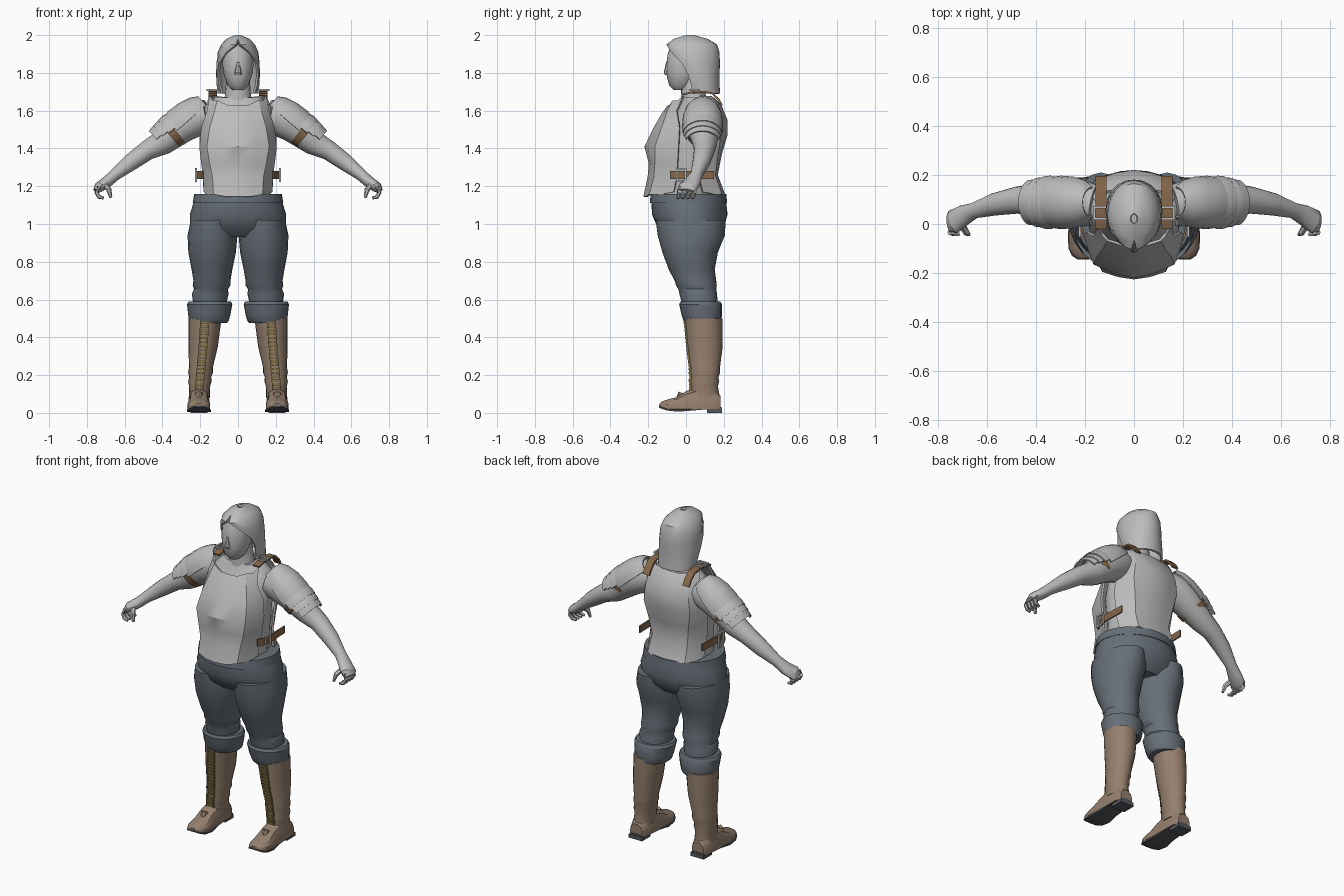
import bpy, bmesh, math
from mathutils import Vector as V, Matrix

def material(name, rgb):
    m = bpy.data.materials.new(name)
    m.diffuse_color = (*rgb, 1)
    return m

STEEL = material("pale grey", (0.50, 0.50, 0.50))
CLOTH = material("slate cloth", (0.135, 0.16, 0.185))
BOOT = material("tan leather", (0.30, 0.215, 0.155))
STRAP = material("brown leather", (0.24, 0.135, 0.07))
SOLE = material("dark sole", (0.09, 0.095, 0.105))
LACE = material("ochre lace", (0.22, 0.16, 0.05))

def finish(name, bm, mat, mirror):
    bmesh.ops.recalc_face_normals(bm, faces=bm.faces)
    me = bpy.data.meshes.new(name)
    bm.to_mesh(me)
    bm.free()
    ob = bpy.data.objects.new(name, me)
    bpy.context.collection.objects.link(ob)
    me.materials.append(mat)
    if mirror:
        ob.modifiers.new("mirror", 'MIRROR').use_mirror_merge = False
    return ob

def skin(name, rings, mat, mirror=False, closed=True, thick=0):
    """Bridge rings of points; closed rings get caps, open sheets get thickness."""
    bm = bmesh.new()
    vs = [[bm.verts.new(p) for p in r] for r in rings]
    n = len(rings[0])
    for a, b in zip(vs, vs[1:]):
        for i in range(n if closed else n - 1):
            j = (i + 1) % n
            bm.faces.new((a[i], a[j], b[j], b[i]))
    if closed:
        bm.faces.new(vs[0][::-1])
        bm.faces.new(vs[-1])
    if thick:
        bmesh.ops.recalc_face_normals(bm, faces=bm.faces)
        bmesh.ops.solidify(bm, geom=bm.faces[:], thickness=thick)
    return finish(name, bm, mat, mirror)

def boxes(name, items, mat, mirror=True):
    bm = bmesh.new()
    for c, s in items:
        bmesh.ops.create_cube(bm, size=1, matrix=Matrix.Translation(c) @ Matrix.Diagonal((*s, 1)))
    return finish(name, bm, mat, mirror)

def stack(name, rows, mat, mirror=False, n=20):
    """Horizontal ellipses: z, cx, cy, rx, ry."""
    T = [2 * math.pi * i / n for i in range(n)]
    return skin(name, [[(cx + rx * math.cos(t), cy + ry * math.sin(t), z) for t in T]
                       for z, cx, cy, rx, ry in rows], mat, mirror)

def tube(name, rows, mat, n=12, mirror=True, arc=None, thick=0):
    """Rings across a path: x, y, z, radius along y, radius upward. arc = open half angle over the top."""
    P = [V(r[:3]) for r in rows]
    rings = []
    for i, r in enumerate(rows):
        d = (P[min(i + 1, len(P) - 1)] - P[max(i - 1, 0)]).normalized()
        u = V((0, 1, 0))
        u = (u - d * u.dot(d)).normalized()
        v = u.cross(d)
        if v.z < 0:
            v = -v
        T = [(-arc + 2 * arc * k / n) for k in range(n + 1)] if arc else [2 * math.pi * k / n for k in range(n)]
        rings.append([P[i] + u * r[3] * math.sin(t) + v * r[4] * math.cos(t) for t in T])
    return skin(name, rings, mat, mirror, closed=not arc, thick=thick)

# Body and neck
stack("torso", [(1.12, 0, .01, .17, .14), (1.26, 0, .02, .178, .13), (1.42, 0, .02, .19, .15),
                (1.54, 0, .045, .19, .13), (1.62, 0, .06, .18, .10), (1.67, 0, .06, .12, .08)], STEEL)
stack("neck", [(1.62, 0, .05, .09, .08), (1.68, 0, .04, .068, .065), (1.78, 0, .03, .062, .06)], STEEL)

# Head, nose and hair
stack("head", [(1.71, 0, -.03, .03, .035), (1.735, 0, -.025, .057, .065), (1.79, 0, -.013, .075, .09),
               (1.84, 0, -.008, .082, .096), (1.9, 0, 0, .082, .097), (1.95, 0, .01, .068, .09)], STEEL)
stack("nose", [(1.79, 0, -.10, .017, .012), (1.802, 0, -.103, .018, .015), (1.86, 0, -.095, .008, .01)], STEEL, n=8)
rings = []
for z, cy, rx, ry, gap in [(1.69, .088, .108, .093, .95), (1.73, .075, .113, .103, 1.1), (1.79, .055, .116, .122, 1.2),
                           (1.85, .042, .115, .138, 1.1), (1.91, .037, .108, .14, .6), (1.95, .03, .09, .135, .12),
                           (1.98, .025, .062, .09, 0), (2.0, .022, .015, .02, 0)]:
    T = [gap + (2 * math.pi - 2 * gap) * i / 22 for i in range(23)]
    rings.append([(rx * math.sin(t), cy - ry * math.cos(t), z) for t in T])
skin("hair", rings, STEEL, closed=False, thick=.012)

# Breast and back plates: z middle, y middle, panel x, panel y, edge x, edge y, z edge
def plate(name, rows):
    rings = []
    for zc, ky, px, py, ex, ey, ze in rows:
        zp, my = (zc + ze) / 2, py + (ky - py) * .68
        half = [(px * .5, my, zc), (px, py, zp), (px + (ex - px) * .6, (py + ey) / 2, zp), (ex, ey, ze)]
        rings.append([(-x, y, z) for x, y, z in half[::-1]] + [(0, ky, zc)] + half)
    skin(name, rings, STEEL, closed=False, thick=.012)

plate("breastplate", [(1.145, -.226, .13, -.195, .182, -.065, 1.17), (1.25, -.203, .135, -.17, .185, -.05, 1.25),
                      (1.32, -.197, .15, -.165, .195, -.045, 1.32), (1.41, -.22, .165, -.165, .205, -.04, 1.41),
                      (1.51, -.172, .15, -.13, .195, -.035, 1.51), (1.59, -.125, .125, -.1, .165, -.05, 1.6),
                      (1.63, -.095, .11, -.07, .15, -.015, 1.68)])
plate("backplate", [(1.15, .21, .125, .19, .182, .09, 1.17), (1.26, .168, .118, .155, .188, .07, 1.26),
                    (1.37, .19, .135, .17, .198, .07, 1.37), (1.47, .22, .155, .185, .205, .08, 1.47),
                    (1.55, .22, .145, .185, .195, .1, 1.55), (1.63, .187, .125, .165, .17, .11, 1.63),
                    (1.67, .15, .11, .135, .15, .08, 1.685)])

# Arms and hands
tube("arm", [(.16, .075, 1.575, .085, .085), (.22, .085, 1.56, .095, .095), (.30, .09, 1.515, .088, .088),
             (.40, .1, 1.43, .066, .066), (.48, .097, 1.39, .055, .052), (.57, .08, 1.325, .046, .045),
             (.65, .055, 1.262, .032, .032), (.695, .035, 1.222, .043, .03), (.735, .01, 1.195, .05, .028),
             (.752, .005, 1.175, .04, .016)], STEEL, n=16)
for k in range(4):
    y = .047 - .026 * k
    tube("finger", [(.735, y, 1.195, .013, .013), (.749, y - .003, 1.165, .012, .012),
                    (.735, y - .008, 1.143, .011, .011), (.712, y - .012, 1.138, .008, .008)], STEEL, n=6)
tube("thumb", [(.705, .0, 1.21, .015, .015), (.683, -.035, 1.18, .014, .014), (.673, -.043, 1.14, .008, .008)], STEEL, n=6)

# Shoulder armour: overlapping plates along the upper arm
def along(s, r):
    return (.3 + .76 * s, .088, 1.52 - .65 * s, r * 1.05, r)
def lame(name, stations, arc):
    tube(name, [along(s, r) for s, r in stations], STEEL, n=10, arc=math.radians(arc), thick=.008)
lame("shoulder_cap", [(-.17, .06), (-.13, .085), (-.07, .1), (.0, .104), (.035, .1)], 92)
lame("upper_lame", [(.0, .095), (.04, .105), (.075, .103)], 82)
lame("middle_lame", [(.055, .09), (.08, .1), (.112, .098)], 76)
lame("lower_lame", [(.09, .082), (.115, .095), (.148, .092)], 70)
tube("arm_strap", [along(.04, .084), along(.08, .079)], STRAP, n=16)

# Shoulder straps and side straps with buckles
skin("shoulder_strap", [[(.112, y, z), (.156, y, z)] for y, z in
     [(-.02, 1.69), (.03, 1.702), (.09, 1.705), (.14, 1.697), (.175, 1.665), (.195, 1.63)]], STRAP, True, False, .01)
def frame(name, c, a, b, ax, bx, t=.01):
    A, B, c = V(ax), V(bx), V(c)
    N = A.cross(B) * t
    def dim(v):
        return tuple(abs(q) for q in v)
    boxes(name, [(c + A * a * s, dim(A * t + B * (2 * b + t) + N)) for s in (-1, 1)] +
                [(c + B * b * s, dim(B * t + A * 2 * a + N)) for s in (-1, 1)], STEEL)
frame("shoulder_buckle", (.134, .045, 1.71), .028, .024, (1, 0, 0), (0, 1, 0))
skin("side_strap", [[(x, y, 1.238), (x, y, 1.28)] for x, y in
     [(.19, -.085), (.21, -.05), (.218, 0), (.215, .08), (.213, .148)]], STRAP, True, False, .008)
frame("side_buckle", (.222, -.025, 1.259), .022, .032, (0, 1, 0), (0, 0, 1))

# Trousers
stack("trouser_hips", [(.93, 0, .03, .2, .12), (.98, 0, .025, .255, .175), (1.05, 0, .02, .255, .2),
                       (1.115, 0, .015, .235, .198)], CLOTH, n=28)
stack("waistband", [(1.11, 0, .013, .24, .205), (1.16, 0, .013, .232, .2)], CLOTH, n=28)
stack("trouser_leg", [(1.02, .135, .025, .115, .185), (.94, .135, .028, .132, .178), (.85, .137, .022, .126, .147),
                      (.76, .138, .03, .108, .122), (.70, .138, .05, .098, .11), (.675, .14, .055, .1, .108),
                      (.655, .143, .06, .09, .1), (.63, .147, .065, .097, .1), (.56, .15, .075, .085, .092)],
      CLOTH, True)
stack("trouser_cuff", [(.59, .15, .076, .112, .105), (.575, .15, .077, .12, .113), (.52, .152, .083, .112, .107),
                       (.485, .155, .088, .105, .1), (.475, .157, .09, .095, .095)], CLOTH, True)

# Boots: shaft with ankle creases, foot, sole and heel
SHAFT = [(.5, .175, .092, .088, .1), (.35, .185, .1, .078, .094), (.24, .196, .1, .063, .08), (.215, .198, .1, .066, .081),
         (.19, .2, .098, .058, .074), (.165, .202, .097, .062, .078), (.14, .203, .096, .055, .073), (.08, .205, .1, .056, .08)]
stack("boot_shaft", SHAFT, BOOT, True)
def foot(name, rows, mat):
    """Rounded sections along y: y, half width, bottom z, top z."""
    rings = []
    for y, w, b, t in rows:
        side = [(1, b), (1, b + (t - b) * .45), (.75, b + (t - b) * .82), (.3, t)]
        rings.append([(.207 + w * k, y, z) for k, z in side] + [(.207 - w * k, y, z) for k, z in side[::-1]])
    skin(name, rings, mat, True)
foot("boot_foot", [(.183, .04, .02, .09), (.15, .054, .02, .12), (.06, .055, .02, .135), (0, .056, .02, .115),
                   (-.05, .06, .02, .083), (-.1, .057, .022, .07), (-.128, .042, .03, .06), (-.14, .022, .036, .05)], BOOT)
foot("boot_sole", [(.188, .042, .02, .032), (.1, .052, .018, .03), (.03, .052, .012, .028), (-.04, .063, .006, .026),
                   (-.1, .06, .012, .03), (-.13, .046, .022, .036), (-.144, .024, .03, .04)], SOLE)
boxes("boot_heel", [((.207, .15, .011), (.09, .08, .022))], SOLE)
tube("ankle_welt", [(.207, -.035, .07, .02, .02), (.207, -.02, .105, .02, .02)], BOOT, n=8)

# Laces up the front of each boot
def front(z):
    for a, b in zip(SHAFT, SHAFT[1:]):
        if b[0] <= z <= a[0]:
            k = (a[0] - z) / (a[0] - b[0])
            return a[1] + (b[1] - a[1]) * k, (a[2] - a[4]) + ((b[2] - b[4]) - (a[2] - a[4])) * k
rungs = []
for i in range(18):
    z = .13 + .0205 * i
    x, y = front(z)
    rungs.append(((x, y + .001, z), (.046, .014, .011)))
    rungs += [((x + s * .021, y + .003, z), (.005, .014, .022)) for s in (-1, 1)]
boxes("boot_laces", rungs, LACE)

# Smooth shading that keeps hard edges
bpy.ops.object.select_all(action='DESELECT')
for ob in bpy.context.scene.objects:
    ob.select_set(True)
    bpy.context.view_layer.objects.active = ob
bpy.ops.object.shade_smooth_by_angle(angle=math.radians(32))
